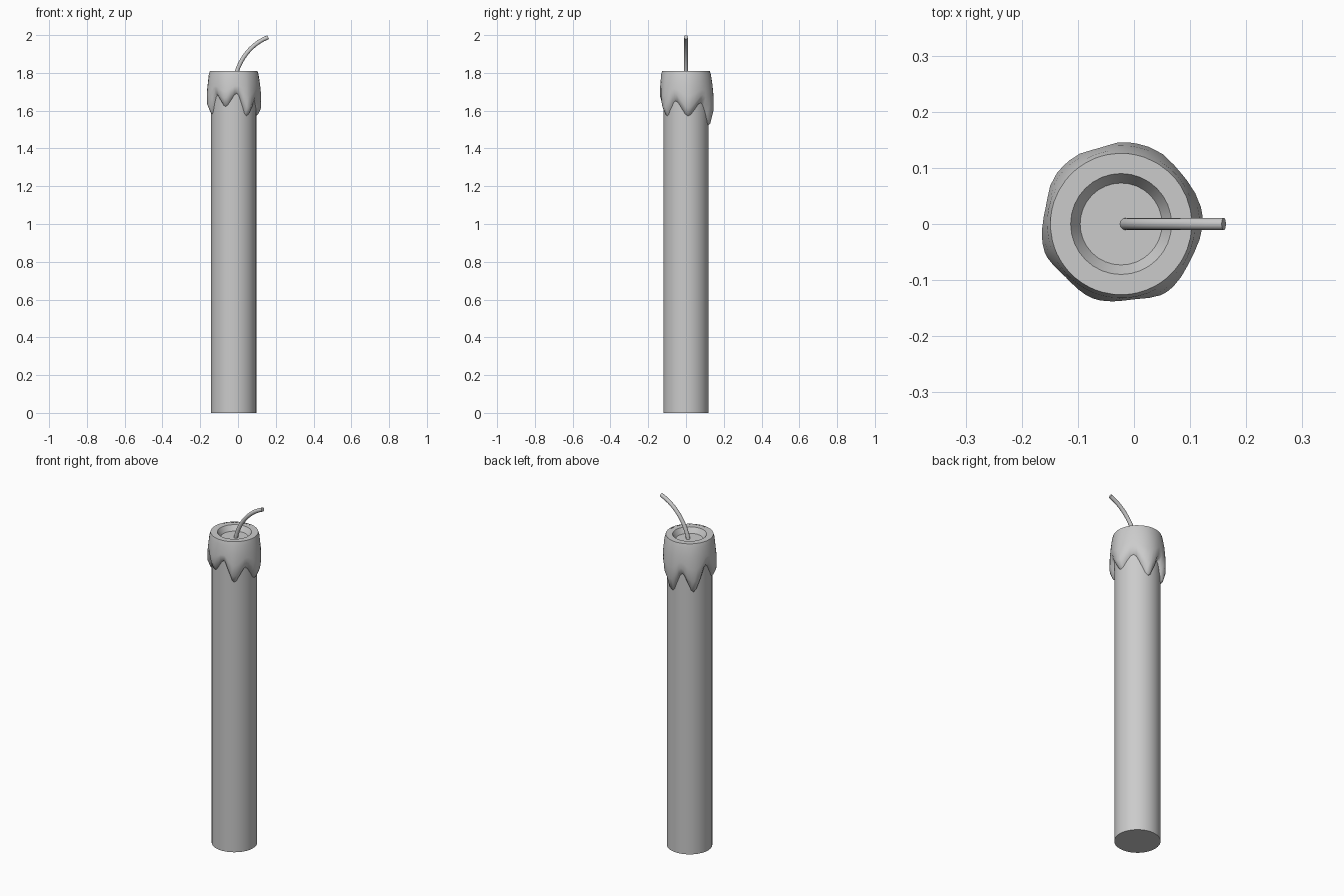
import bpy, bmesh, math

if "Cube" in bpy.data.objects:
    bpy.data.objects.remove(bpy.data.objects["Cube"])

CX = -0.023   # candle axis


def make_object(name, rings, cap_start=False, cap_end=False, angle=40):
    """Skin a list of closed rings into a mesh object."""
    bm = bmesh.new()
    vs = [[bm.verts.new(p) for p in ring] for ring in rings]
    n = len(rings[0])
    for a, b in zip(vs, vs[1:]):
        for i in range(n):
            j = (i + 1) % n
            bm.faces.new((a[i], a[j], b[j], b[i]))
    if cap_start:
        bm.faces.new(vs[0][::-1])
    if cap_end:
        bm.faces.new(vs[-1])
    me = bpy.data.meshes.new(name)
    bm.to_mesh(me)
    bm.free()
    ob = bpy.data.objects.new(name, me)
    bpy.context.collection.objects.link(ob)
    bpy.ops.object.select_all(action='DESELECT')
    bpy.context.view_layer.objects.active = ob
    ob.select_set(True)
    bpy.ops.object.shade_smooth_by_angle(angle=math.radians(angle))
    return ob


def polar(r, deg, z):
    a = math.radians(deg)
    return (CX + r * math.cos(a), r * math.sin(a), z)


# Candle body with the shallow melted well on top
SEG = 32
profile = [(0.12, 0), (0.12, 1.81), (0.09, 1.81), (0.073, 1.78)]
make_object("candle_body",
            [[polar(r, 360 * i / SEG, z) for i in range(SEG)] for r, z in profile],
            cap_start=True, cap_end=True)

# Lower edge of the dripping wax: (angle, height), tips and notches alternating
edge = [(5, 1.57), (40, 1.64), (78, 1.52), (106, 1.63), (135, 1.525), (168, 1.67),
        (200, 1.58), (224, 1.68), (249, 1.62), (278, 1.69), (304, 1.57),
        (333, 1.65), (365, 1.57)]


def column(deg, z):
    """Wax profile at one angle: rim, shoulder, bulge, then tucked into the body."""
    k = max(0.0, min(1.0, (1.69 - z) / 0.12))     # 1 at a long drip
    bulge = 0.136 + 0.010 * k
    low = max(z + 0.045, 1.60)
    low = min(low, 1.72)
    return [(0.119, 1.811), (0.126, 1.811), (0.132, 1.79), (0.5 * (0.134 + bulge), 1.74),
            (bulge, 0.5 * (1.74 + low)), (bulge, low),
            (0.131, z + 0.012), (0.118, z)]


columns = []
for (a0, z0), (a1, z1) in zip(edge, edge[1:]):
    for t in (0, 0.2, 0.5, 0.8):
        s = t * t * (3 - 2 * t)
        a, z = a0 + (a1 - a0) * t, z0 + (z1 - z0) * s
        columns.append([polar(r, a, h) for r, h in column(a, z)])
rings = [list(r) for r in zip(*columns)][::-1]
make_object("melted_wax", rings, angle=50)

# Bent wick: round tube swept along a curve in the xz plane
p0, p1, p2, p3 = (-0.015, 1.775), (0.005, 1.87), (0.07, 1.955), (0.160, 1.989)
wick = []
for k in range(11):
    t = k / 10
    u = 1 - t
    x, z = (u**3 * a + 3 * u*u*t * b + 3 * u*t*t * c + t**3 * d
            for a, b, c, d in zip(p0, p1, p2, p3))
    dx, dz = (u*u * (b - a) + 2*u*t * (c - b) + t*t * (d - c)
              for a, b, c, d in zip(p0, p1, p2, p3))
    l = math.hypot(dx, dz)
    nx, nz = dz / l, -dx / l
    wick.append([(x + 0.011 * math.cos(w) * nx, 0.011 * math.sin(w),
                  z + 0.011 * math.cos(w) * nz)
                 for w in (2 * math.pi * i / 12 for i in range(12))])
make_object("wick", wick, cap_start=True, cap_end=True)
